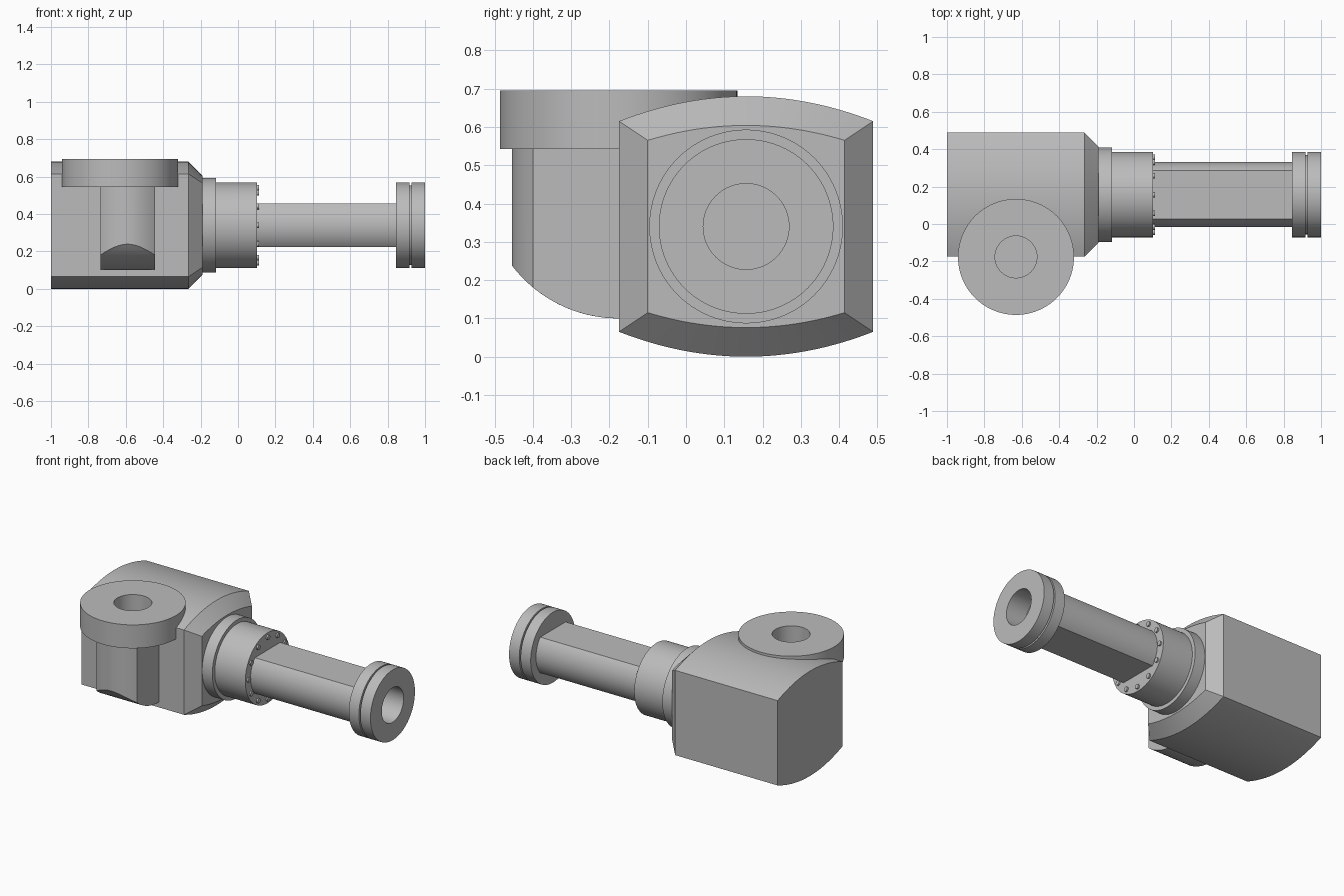
import bpy, bmesh
from math import sin, cos, pi, sqrt
from mathutils import Vector

cube = bpy.data.objects.get("Cube")
if cube:
    bpy.data.objects.remove(cube, do_unlink=True)

GREY = (0.5, 0.5, 0.5, 1.0)
mat = bpy.data.materials.new("machined grey")
mat.use_nodes = True
mat.diffuse_color = GREY
mat.node_tree.nodes["Principled BSDF"].inputs["Base Color"].default_value = GREY

AXIS_Y, AXIS_Z = 0.157, 0.34        # centre line of the horizontal arm
PIVOT_X, PIVOT_Y = -0.631, -0.176   # centre of the upright flange


def loft(name, rings, closed=False, smooth=True):
    """Join rings of points into a solid; closed joins the last ring to the first."""
    bm = bmesh.new()
    loops = [[bm.verts.new(p) for p in ring] for ring in rings]
    count = len(loops[0])
    pairs = list(zip(loops, loops[1:]))
    if closed:
        pairs.append((loops[-1], loops[0]))
    for a, b in pairs:
        for i in range(count):
            j = (i + 1) % count
            bm.faces.new((a[i], a[j], b[j], b[i]))
    if not closed:
        bm.faces.new(loops[0])
        bm.faces.new(loops[-1])
    bmesh.ops.remove_doubles(bm, verts=bm.verts, dist=1e-5)
    bmesh.ops.recalc_face_normals(bm, faces=bm.faces)
    mesh = bpy.data.meshes.new(name)
    bm.to_mesh(mesh)
    bm.free()
    obj = bpy.data.objects.new(name, mesh)
    bpy.context.collection.objects.link(obj)
    mesh.materials.append(mat)
    if smooth:
        shade(obj)
    return obj


def shade(obj):
    bpy.ops.object.select_all(action='DESELECT')
    obj.select_set(True)
    bpy.context.view_layer.objects.active = obj
    bpy.ops.object.shade_smooth_by_angle(angle=pi / 7)


def lathe(name, profile, axis, origin, steps=96):
    """Turn (radius, distance) points about the x or z axis through origin."""
    rings = []
    for r, d in profile:
        ring = []
        for i in range(steps):
            u, v = r * cos(2 * pi * i / steps), r * sin(2 * pi * i / steps)
            ring.append(Vector(origin) + Vector((d, u, v) if axis == 'x' else (u, v, d)))
        rings.append(ring)
    return loft(name, rings)


def cut(target, cutter):
    cutter.hide_render = True
    mod = target.modifiers.new("cut", 'BOOLEAN')
    mod.operation, mod.solver, mod.object = 'DIFFERENCE', 'EXACT', cutter
    bpy.context.view_layer.objects.active = target
    bpy.ops.object.modifier_apply(modifier=mod.name)
    bpy.data.objects.remove(cutter, do_unlink=True)
    shade(target)


def spread(n):
    return [-1 + 2 * i / n for i in range(n + 1)]


# Housing: crowned top and bottom, chamfered towards the arm
def housing_ring(x, half_y, half_z, crown):
    top = [(x, AXIS_Y + half_y * t, AXIS_Z + half_z + crown * (1 - t * t)) for t in spread(32)]
    return top + [(x, y, 2 * AXIS_Z - z) for x, y, z in reversed(top)]


housing = loft("housing", [housing_ring(-1.0, 0.332, 0.275, 0.065),
                           housing_ring(-0.265, 0.332, 0.275, 0.065),
                           housing_ring(-0.19, 0.257, 0.225, 0.039)])
cut(housing, lathe("bore_cutter", [(0.15, 0.546), (0.15, 0.8)], 'z', (PIVOT_X, PIVOT_Y, 0)))

# Upright flange with its blind bore
lathe("upright_flange", [(0, 0.543), (0.31, 0.543), (0.31, 0.695),
                         (0.112, 0.695), (0.112, 0.55), (0, 0.55)],
      'z', (PIVOT_X, PIVOT_Y, 0))

# Column under the flange: bowed front, flat sides, rounded underside
def column_bottom(y):
    return 0.45 - sqrt(0.35 ** 2 - min(0.0, y - PIVOT_Y) ** 2)


columns = []
for t in spread(24):
    x, front = -0.59 + 0.146 * t, -0.4 - 0.055 * (1 - t * t)
    ys = [front + (-0.13 - front) * k / 16 for k in range(17)]
    columns.append([(x, -0.13, 0.545), (x, front, 0.545)] + [(x, y, column_bottom(y)) for y in ys])
loft("column", columns)

# Collar and bearing sleeve
arm = (0, AXIS_Y, AXIS_Z)
lathe("collar", [(0.253, -0.2), (0.253, -0.117)], 'x', arm)
lathe("sleeve", [(0.228, -0.15), (0.228, 0.102)], 'x', arm)

# Ring of bolt heads on the sleeve face
for i in range(12):
    a = 2 * pi * i / 12
    lathe("bolt_%d" % (i + 1), [(0.015, 0.095), (0.015, 0.112)], 'x',
          (0, AXIS_Y + 0.2 * cos(a), AXIS_Z + 0.2 * sin(a)), 16)

# Arm shaft: round bar with flats above and below
def shaft_ring(x):
    half, r = 0.116, 0.174
    zs = [half * t for t in spread(24)]
    right = [(x, AXIS_Y + sqrt(r * r - z * z), AXIS_Z + z) for z in zs]
    left = [(x, AXIS_Y - sqrt(r * r - z * z), AXIS_Z + z) for z in reversed(zs)]
    return right + left


loft("shaft", [shaft_ring(0.09), shaft_ring(0.85)])

# End flange: grooved rim and blind bore
lathe("end_flange", [(0, 0.845), (0.228, 0.845), (0.228, 0.917), (0.212, 0.917),
                     (0.212, 0.927), (0.228, 0.927), (0.228, 1.0),
                     (0.112, 1.0), (0.112, 0.855), (0, 0.855)], 'x', arm)
